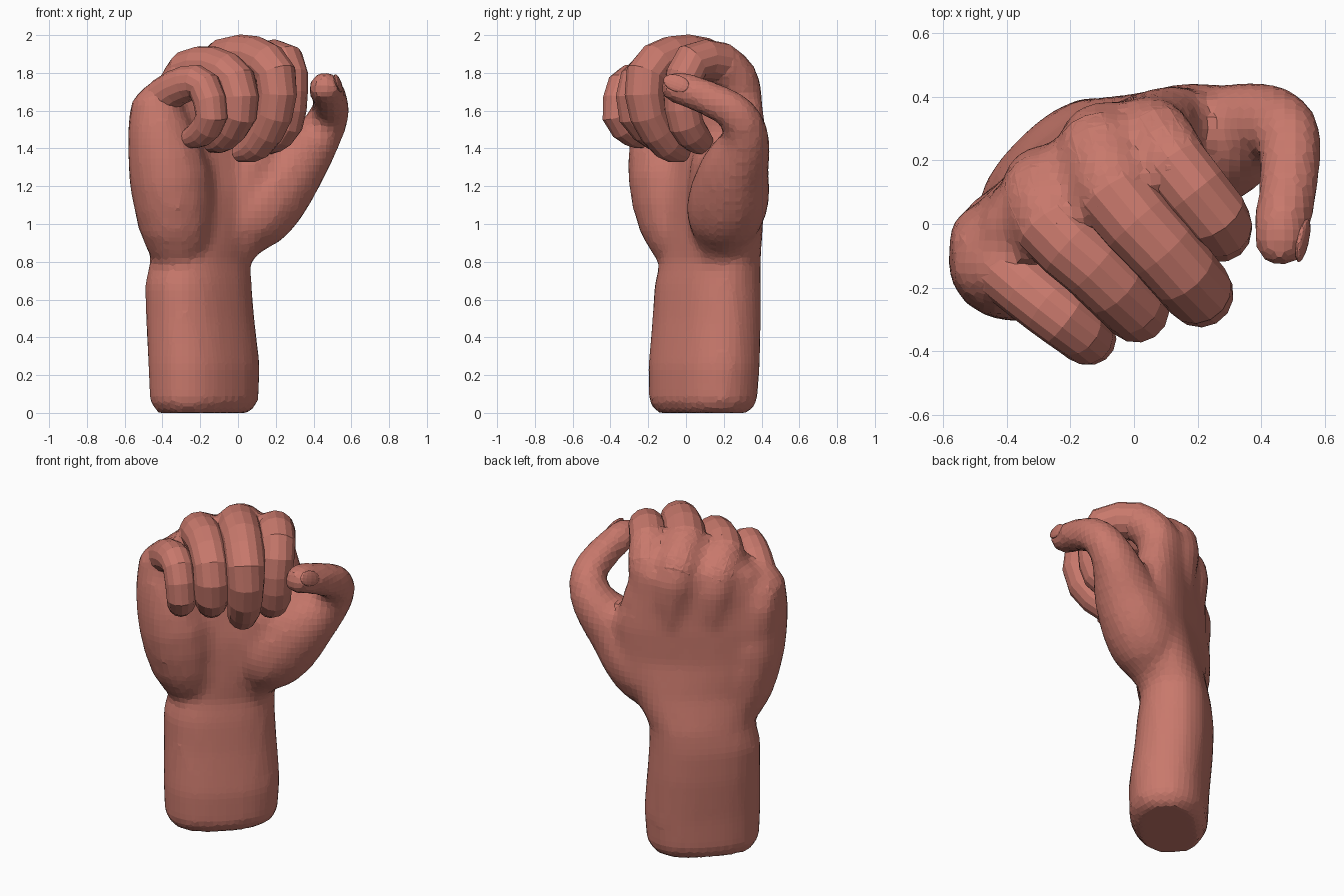
import bpy, bmesh, math
from mathutils import Vector

cube = bpy.data.objects.get("Cube")
if cube:
    bpy.data.objects.remove(cube, do_unlink=True)

skin = bpy.data.materials.new("warm skin")
skin.use_nodes = True
skin_colour = (0.58, 0.19, 0.15, 1)
skin.diffuse_color = skin_colour
skin.node_tree.nodes["Principled BSDF"].inputs["Base Color"].default_value = skin_colour

SIDES = 14


def loft(bm, rings):
    """Bridge a list of closed rings of points and cap both ends."""
    loops = [[bm.verts.new(p) for p in ring] for ring in rings]
    for low, high in zip(loops, loops[1:]):
        count = len(low)
        for i in range(count):
            j = (i + 1) % count
            bm.faces.new((low[i], low[j], high[j], high[i]))
    bm.faces.new(list(reversed(loops[0])))
    bm.faces.new(loops[-1])


def spline(points, steps):
    """Catmull-Rom resampling of a path; every point carries x, y, z, radius."""
    pts = [Vector(p) for p in points]
    pts = [pts[0] * 2 - pts[1]] + pts + [pts[-1] * 2 - pts[-2]]
    out = []
    for a, b, c, d in zip(pts, pts[1:], pts[2:], pts[3:]):
        for s in range(steps):
            t = s / steps
            out.append(b + (c - a) * (t / 2)
                       + (a * 2 - b * 5 + c * 4 - d) * (t * t / 2)
                       + (b * 3 - a - c * 3 + d) * (t * t * t / 2))
    return out + [pts[-2]]


def tube(bm, points, steps=2, swell=1.0):
    """Round tube along a path, with rounded ends."""
    path = spline(points, steps)
    centres = [p.to_3d() for p in path]
    radii = [p.w * swell for p in path]
    # Extra shrinking rings round off both ends
    first = (centres[0] - centres[1]).normalized()
    last = (centres[-1] - centres[-2]).normalized()
    r0, r1 = radii[0], radii[-1]
    for offset, size in ((0.5, 0.85), (0.85, 0.45)):
        centres.insert(0, path[0].to_3d() + first * r0 * offset)
        radii.insert(0, r0 * size)
        centres.append(path[-1].to_3d() + last * r1 * offset)
        radii.append(r1 * size)
    normal = (centres[1] - centres[0]).orthogonal()
    rings = []
    for i, centre in enumerate(centres):
        ahead = centres[min(i + 1, len(centres) - 1)]
        tangent = (ahead - centres[max(i - 1, 0)]).normalized()
        normal = (normal - tangent * normal.dot(tangent)).normalized()
        side = tangent.cross(normal)
        ring = []
        for k in range(SIDES):
            a = math.tau * k / SIDES
            ring.append(centre + (normal * math.cos(a) + side * math.sin(a)) * radii[i])
        rings.append(ring)
    loft(bm, rings)


def squarish(value):
    """Push a sine or cosine outwards, for a fuller oval."""
    return math.copysign(abs(value) ** 0.85, value)


def oval(z, x, y, long, short, degrees):
    """Horizontal oval ring turned about the vertical."""
    turn = math.radians(degrees)
    ring = []
    for k in range(SIDES * 2):
        a = math.pi * k / SIDES
        p, q = long * squarish(math.cos(a)), short * squarish(math.sin(a))
        ring.append((x + p * math.cos(turn) - q * math.sin(turn),
                     y + p * math.sin(turn) + q * math.cos(turn), z))
    return ring


def finish(bm, name):
    bmesh.ops.recalc_face_normals(bm, faces=bm.faces)
    mesh = bpy.data.meshes.new(name)
    bm.to_mesh(mesh)
    bm.free()
    mesh.materials.append(skin)
    obj = bpy.data.objects.new(name, mesh)
    bpy.context.collection.objects.link(obj)
    return obj


# Finger paths from the knuckle, over the top, down and back into the palm
fingers = {
    "index_finger": [
        (.05, .28, 1.6, .115), (.07, .27, 1.76, .115), (.13, .18, 1.855, .11),
        (.25, .03, 1.855, .105), (.27, -.02, 1.7, .1), (.25, 0, 1.53, .095),
        (.18, .06, 1.45, .08), (.12, .1, 1.42, .055)],
    "middle_finger": [
        (-.08, .25, 1.6, .13), (-.11, .23, 1.77, .13), (-.06, .09, 1.865, .125),
        (.09, -.08, 1.88, .115), (.2, -.21, 1.79, .11), (.19, -.2, 1.58, .1),
        (.1, -.1, 1.42, .085), (.02, -.03, 1.38, .055)],
    "ring_finger": [
        (-.27, .12, 1.55, .125), (-.29, .1, 1.72, .125), (-.26, -.01, 1.81, .115),
        (-.13, -.13, 1.83, .11), (-.01, -.25, 1.755, .105), (0, -.26, 1.58, .1),
        (-.08, -.15, 1.46, .08), (-.13, -.09, 1.43, .055)],
    "little_finger": [
        (-.45, -.05, 1.42, .12), (-.46, -.08, 1.58, .115), (-.39, -.16, 1.68, .1),
        (-.27, -.26, 1.745, .095), (-.18, -.33, 1.73, .09), (-.14, -.36, 1.57, .085),
        (-.2, -.28, 1.48, .075), (-.27, -.22, 1.45, .05)],
}

body = bmesh.new()

# Forearm, wrist and palm slab
loft(body, [oval(*r) for r in (
    (0, -.18, .09, .28, .18, 45),
    (.06, -.18, .09, .32, .22, 45),
    (.25, -.18, .095, .33, .225, 45),
    (.5, -.2, .11, .32, .22, 45),
    (.68, -.21, .115, .315, .215, 45),
    (.8, -.2, .13, .3, .2, 45),
    (1, -.16, .13, .36, .185, 39),
    (1.2, -.13, .135, .44, .175, 33),
    (1.4, -.15, .135, .45, .165, 34),
    (1.6, -.17, .12, .42, .16, 36),
    (1.74, -.16, .14, .36, .145, 37),
    (1.82, -.13, .14, .25, .11, 38))])

# Fleshy pad on the little finger side
tube(body, [(-.3, .02, .85, .16), (-.33, -.05, 1.0, .2), (-.36, -.09, 1.25, .22),
            (-.41, -.12, 1.48, .18), (-.43, -.13, 1.6, .145)])

# Knuckle roots of the fingers, fading into the back of the hand
for path in fingers.values():
    x, y, z, r = path[0]
    tube(body, [(x + .03, y - .05, z - .35, r)] + path[:3], swell=1.04)

# Inner palm pad below the thumb, meeting the other pad in a crease
tube(body, [(0, .17, .95, .13), (.01, .17, 1.13, .165), (.06, .19, 1.33, .165)])

# Thumb with its pad, hooked towards the front
tube(body, [(-.01, .18, .9, .13), (.06, .2, 1.02, .2), (.16, .23, 1.15, .215),
            (.28, .26, 1.29, .185), (.415, .315, 1.45, .13), (.485, .27, 1.58, .105),
            (.485, .13, 1.66, .095), (.465, 0, 1.71, .09), (.46, -.06, 1.725, .083)], steps=3)

hand = finish(body, "forearm_palm_and_thumb")
remesh = hand.modifiers.new("merge_parts", 'REMESH')
remesh.mode = 'VOXEL'
remesh.voxel_size = 0.035
relax = hand.modifiers.new("soften_joins", 'SMOOTH')
relax.factor = 0.5
relax.iterations = 2

# Curled fingers
for name, path in fingers.items():
    bm = bmesh.new()
    tube(bm, path[1:])
    finish(bm, name)

# Thumb nail
bm = bmesh.new()
bmesh.ops.create_uvsphere(bm, u_segments=12, v_segments=8, radius=1)
nail = finish(bm, "thumb_nail")
nail.scale = (0.016, 0.075, 0.045)
nail.location = (0.53, -0.05, 1.745)
nail.rotation_euler = (math.radians(-20), math.radians(-15), math.radians(-8))
